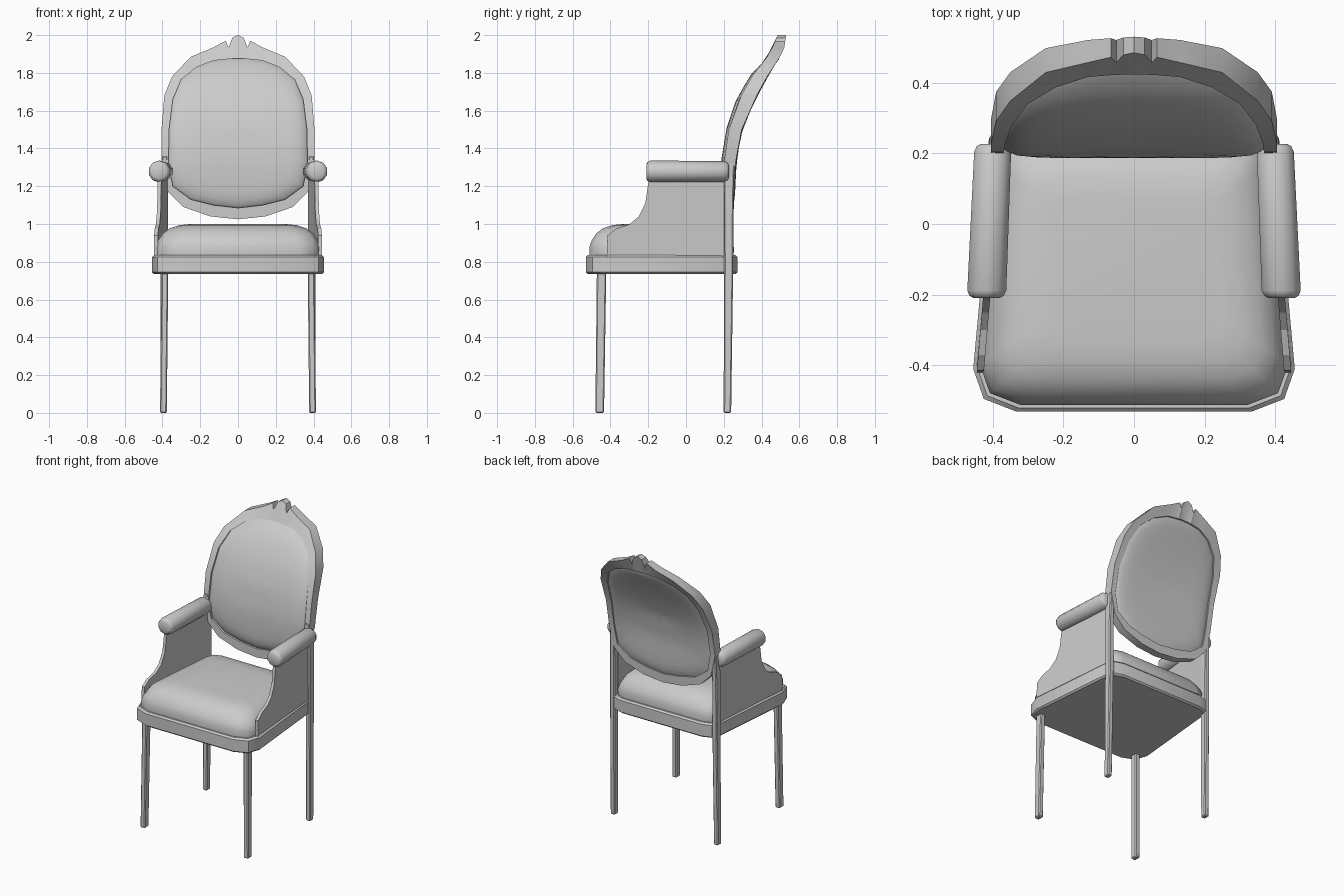
import bpy, bmesh, math

if "Cube" in bpy.data.objects:
    bpy.data.objects.remove(bpy.data.objects["Cube"])


def loft(name, rings, cap=True, loop=False, mirror=False, bevel=0, smooth=0):
    """Skin closed rings of equal point count into one object."""
    bm = bmesh.new()
    vs = [[bm.verts.new(p) for p in r] for r in rings]
    n = len(rings[0])
    pairs = list(zip(vs, vs[1:]))
    if loop:
        pairs.append((vs[-1], vs[0]))
    for a, b in pairs:
        for i in range(n):
            j = (i + 1) % n
            bm.faces.new((a[i], a[j], b[j], b[i]))
    if cap and not loop:
        bm.faces.new(vs[0])
        bm.faces.new(vs[-1])
    bmesh.ops.remove_doubles(bm, verts=bm.verts, dist=1e-5)
    bmesh.ops.recalc_face_normals(bm, faces=bm.faces)
    me = bpy.data.meshes.new(name)
    bm.to_mesh(me)
    bm.free()
    ob = bpy.data.objects.new(name, me)
    bpy.context.collection.objects.link(ob)
    if smooth:
        bpy.ops.object.select_all(action='DESELECT')
        ob.select_set(True)
        bpy.context.view_layer.objects.active = ob
        bpy.ops.object.shade_smooth_by_angle(angle=math.radians(smooth))
    if bevel:
        m = ob.modifiers.new("bevel", 'BEVEL')
        m.width = bevel
        m.segments = 1
    if mirror:
        ob.modifiers.new("mirror", 'MIRROR')
    return ob


def lerp(t, xs, ys):
    if t <= xs[0]:
        return ys[0]
    for i in range(len(xs) - 1):
        if t <= xs[i + 1]:
            k = (t - xs[i]) / (xs[i + 1] - xs[i])
            return ys[i] + k * (ys[i + 1] - ys[i])
    return ys[-1]


def rect(cx, cy, hx, hy, z):
    return [(cx + sx * hx, cy + sy * hy, z) for sx, sy in ((-1, -1), (1, -1), (1, 1), (-1, 1))]


# legs (rear legs run up into the back frame)
loft("front_leg", [rect(.395, -.457, .018, .023, 0), rect(.387, -.447, .018, .025, .76)],
     mirror=True, bevel=.006)
loft("rear_leg", [rect(.395, .219, .017, .02, 0), rect(.391, .226, .018, .024, .78),
                  rect(.391, .226, .018, .025, 1.1), rect(.388, .23, .016, .028, 1.36)],
     mirror=True, bevel=.006)

# seat outline, shared by rim and cushion
half = [(.335, -.53), (.425, -.495), (.455, -.41), (.4, .19), (.375, .25), (.31, .272)]
outline = half + [(-x, y) for x, y in reversed(half)]


def seat_ring(inset, z):
    kx, ky = 1 - inset / .44, 1 - inset / .40
    return [(x * kx, -.13 + (y + .13) * ky, z) for x, y in outline]


loft("seat_rim", [seat_ring(.01, .735), seat_ring(0, .745), seat_ring(0, .825), seat_ring(.01, .836)],
     smooth=35)
loft("seat_cushion", [seat_ring(i, z) for i, z in (
    (.02, .83), (.018, .875), (.03, .912), (.055, .95), (.09, .977), (.14, .994), (.2, 1.0))],
     smooth=50)

# arm side panels, tapering inward to the back
side = [(-.42, .83), (-.415, .94), (-.37, .975), (-.3, .998), (-.25, 1.04), (-.215, 1.11),
        (-.195, 1.25), (.215, 1.25), (.215, .83)]


def panel_x(y):
    return .434 - (y + .42) * .085


loft("arm_panel", [[(panel_x(y) + d, y, z) for y, z in side] for d in (-.009, .011)], mirror=True)

# arm rests
rests = []
for y, r in ((-.21, .038), (-.203, .051), (-.188, .058), (.205, .055), (.22, .048), (.227, .036)):
    cx = .417 - (y + .2) * .042
    rests.append([(cx + r * math.cos(a), y, 1.278 + r * math.sin(a))
                  for a in (math.tau * (k + .5) / 10 for k in range(10))])
loft("arm_rest", rests, mirror=True, smooth=40)

# back frame: outer and inner outlines bent to the leaning profile
zs = [1.0, 1.34, 1.51, 1.65, 1.79, 1.87, 1.93, 2.0]
front = [.2, .2, .228, .275, .354, .42, .455, .485]
rear = [.25, .262, .297, .358, .435, .49, .52, .53]
outer = [(0, 2.0), (.03, 1.985), (.05, 1.935), (.065, 1.97), (.13, 1.935), (.25, 1.885), (.35, 1.78),
         (.39, 1.68), (.405, 1.5), (.405, 1.32), (.37, 1.17), (.29, 1.09), (.145, 1.04), (0, 1.025)]
inner = [(0, 1.875), (.03, 1.875), (.05, 1.873), (.065, 1.872), (.13, 1.865), (.22, 1.83), (.3, 1.765),
         (.345, 1.66), (.365, 1.5), (.368, 1.32), (.345, 1.2), (.25, 1.13), (.13, 1.1), (0, 1.085)]


def full(h):
    return h + [(-x, z) for x, z in reversed(h[1:-1])]


def bent(pts, ys, off=0.0, s=1.0):
    ring = []
    for x, z in pts:
        z = 1.48 + (z - 1.48) * s
        ring.append((x * s, lerp(z, zs, ys) + off, z))
    return ring


O, I = full(outer), full(inner)
loft("back_frame", [bent(O, front), bent(I, front), bent(I, rear), bent(O, rear)], loop=True, smooth=30)

# padded back panel, bulging slightly on both faces
steps = ((1.03, 0), (.97, .5), (.9, .8), (.8, .95), (.65, 1), (.5, 1), (.35, 1), (.2, 1), (.08, 1))
rings = [bent(I, front, .022 - .035 * b, s) for s, b in reversed(steps)]
rings += [bent(I, rear, -.015 + .02 * b, s) for s, b in steps]
loft("back_panel", rings, smooth=60)
